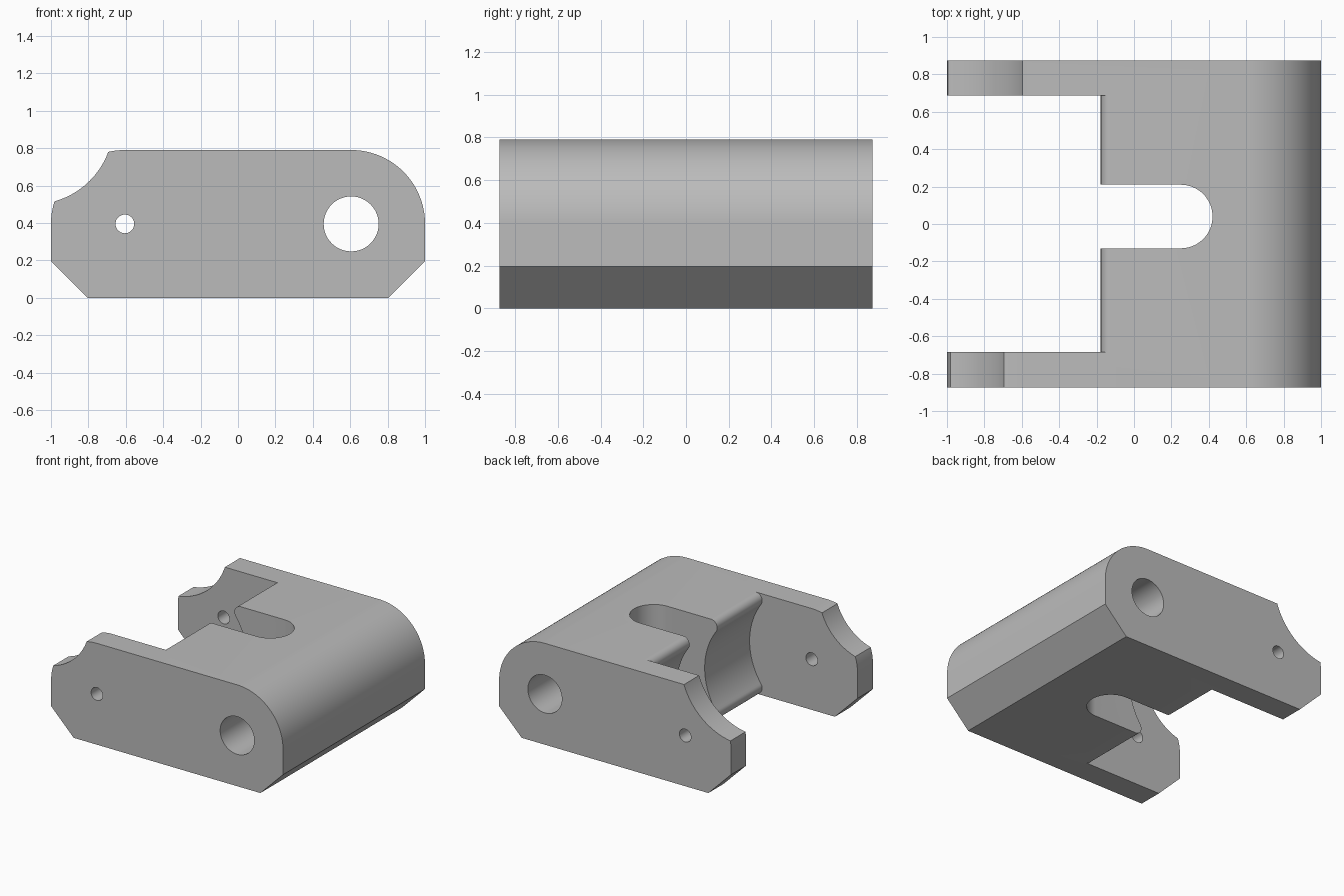
import bpy, bmesh
from math import sin, cos, radians, hypot, atan2, degrees, sqrt

cube = bpy.data.objects.get("Cube")
if cube:
    bpy.data.objects.remove(cube)

HALF_DEPTH = 0.874
HEIGHT = 0.79
MID = HEIGHT / 2
PIVOT = 0.605          # distance of both pin holes from the centre
CHAMFER = 0.195


def arc(cx, cy, r, a0, a1, n=32):
    """Points on an arc, angles in degrees."""
    angles = [radians(a0 + (a1 - a0) * i / n) for i in range(n + 1)]
    return [(cx + r * cos(a), cy + r * sin(a)) for a in angles]


def prism(name, points, low, high, axis="y"):
    """Extrude a closed profile along y (points are x, z) or z (points are x, y)."""
    bm = bmesh.new()
    place = (lambda p: (p[0], low, p[1])) if axis == "y" else (lambda p: (p[0], p[1], low))
    face = bm.faces.new([bm.verts.new(place(p)) for p in points])
    grown = bmesh.ops.extrude_face_region(bm, geom=[face])
    move = (0, high - low, 0) if axis == "y" else (0, 0, high - low)
    bmesh.ops.translate(bm, vec=move, verts=[v for v in grown["geom"] if isinstance(v, bmesh.types.BMVert)])
    bmesh.ops.recalc_face_normals(bm, faces=bm.faces)
    mesh = bpy.data.meshes.new(name)
    bm.to_mesh(mesh)
    bm.free()
    obj = bpy.data.objects.new(name, mesh)
    bpy.context.collection.objects.link(obj)
    return obj


def cut(target, cutter):
    """Subtract the cutter, then discard it."""
    bpy.context.view_layer.objects.active = target
    mod = target.modifiers.new("cut", "BOOLEAN")
    mod.operation, mod.solver, mod.object = "DIFFERENCE", "EXACT", cutter
    bpy.ops.object.modifier_apply(modifier=mod.name)
    bpy.data.objects.remove(cutter)


# Body: rounded upper ends, chamfered lower ends
R = 1 - PIVOT
outline = ([(-1 + CHAMFER, 0), (1 - CHAMFER, 0), (1, CHAMFER)]
           + arc(PIVOT, HEIGHT - R, R, 0, 90) + arc(-PIVOT, HEIGHT - R, R, 90, 180)
           + [(-1, CHAMFER)])
body = prism("hinge_bracket", outline, -HALF_DEPTH, HALF_DEPTH)

# Gap between the arms: concave wall around the small pin, with rounded lips
lip_r, lip_x = 0.055, -0.123
lip_z = HEIGHT - lip_r + 0.0005
dx, dz = lip_x + PIVOT, lip_z - MID
wall_r = hypot(dx, dz) - lip_r
lean = degrees(atan2(dz, dx))
upper = arc(lip_x, lip_z, lip_r, 90, 180 + lean, 14)
lower = [(x, HEIGHT - z) for x, z in reversed(upper)]
wall = upper + arc(-PIVOT, MID, wall_r, lean, -lean, 40)[1:-1] + lower
gap = [(-1.3, 1), (lip_x, 1)] + wall + [(lip_x, -0.2), (-1.3, -0.2)]
cut(body, prism("gap_cutter", gap, -0.684, 0.688))

# Round-ended slot in the web
slot_y, slot_r = 0.04, 0.17
slot = [(-0.5, slot_y - slot_r)] + arc(0.25, slot_y, slot_r, -90, 90) + [(-0.5, slot_y + slot_r)]
cut(body, prism("slot_cutter", slot, -0.2, 1, "z"))

# Pin holes
for x, r in ((PIVOT, 0.147), (-PIVOT, 0.05)):
    cut(body, prism("hole_cutter", arc(x, MID, r, 0, 360, 48)[:-1], -1, 1))


# Scooped arm ends, deeper on the back arm
def scoop(top, end, r, low, high):
    (x0, z0), (x1, z1) = top, end
    chord = hypot(x1 - x0, z1 - z0)
    off = sqrt(r * r - chord * chord / 4)
    cx = (x0 + x1) / 2 + (z1 - z0) / chord * off
    cz = (z0 + z1) / 2 - (x1 - x0) / chord * off
    cut(body, prism("scoop_cutter", arc(cx, cz, r, 0, 360, 128)[:-1], low, high))


scoop((-0.69, HEIGHT), (-0.983, 0.515), 0.43, -1, -0.5)
scoop((-0.595, HEIGHT), (-0.998, 0.457), 0.5, 0.5, 1)

# Plain grey metal
grey = bpy.data.materials.new("grey_metal")
grey.use_nodes = True
colour = (0.5, 0.5, 0.5, 1)
grey.diffuse_color = colour
grey.node_tree.nodes["Principled BSDF"].inputs["Base Color"].default_value = colour
body.data.materials.clear()
body.data.materials.append(grey)

bpy.ops.object.select_all(action="DESELECT")
body.select_set(True)
bpy.context.view_layer.objects.active = body
bpy.ops.object.shade_smooth_by_angle(angle=radians(25))
